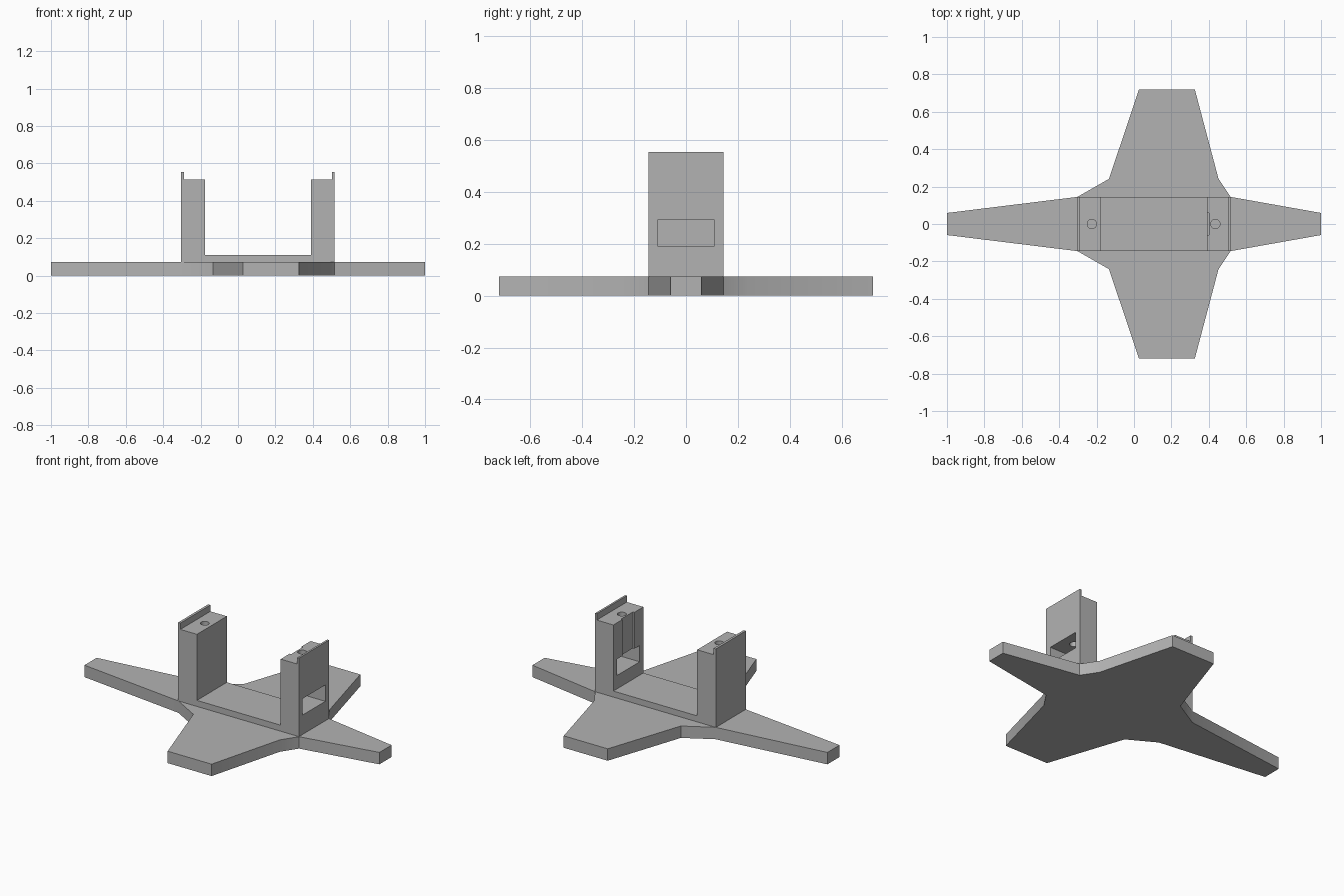
import bpy, bmesh, math

cube = bpy.data.objects.get("Cube")
if cube:
    bpy.data.objects.remove(cube, do_unlink=True)

grey = bpy.data.materials.new("plain grey")
grey.use_nodes = True
COLOUR = (0.45, 0.45, 0.45, 1)
grey.diffuse_color = COLOUR
grey.node_tree.nodes["Principled BSDF"].inputs["Base Color"].default_value = COLOUR

BASE_TOP, DECK_TOP, POST_TOP, LIP_TOP = 0.073, 0.11, 0.515, 0.554
HALF = 0.145


def prism(name, points, depth):
    """Extrude a flat polygon by a vector."""
    bm = bmesh.new()
    face = bm.faces.new([bm.verts.new(p) for p in points])
    moved = bmesh.ops.extrude_face_region(bm, geom=[face])["geom"]
    bmesh.ops.translate(bm, vec=depth, verts=[v for v in moved if isinstance(v, bmesh.types.BMVert)])
    bmesh.ops.recalc_face_normals(bm, faces=bm.faces)
    mesh = bpy.data.meshes.new(name)
    bm.to_mesh(mesh)
    bm.free()
    mesh.materials.append(grey)
    obj = bpy.data.objects.new(name, mesh)
    bpy.context.collection.objects.link(obj)
    return obj


def box(name, x, y, z):
    corners = [(x[0], y[0], z[0]), (x[1], y[0], z[0]), (x[1], y[1], z[0]), (x[0], y[1], z[0])]
    return prism(name, corners, (0, 0, z[1] - z[0]))


def cut(target, cutter):
    cutter.hide_render = True
    mod = target.modifiers.new(cutter.name, 'BOOLEAN')
    mod.operation = 'DIFFERENCE'
    mod.solver = 'EXACT'
    mod.object = cutter
    bpy.context.view_layer.objects.active = target
    bpy.ops.object.modifier_apply(modifier=mod.name)
    bpy.data.objects.remove(cutter, do_unlink=True)


def smooth(obj):
    bpy.ops.object.select_all(action='DESELECT')
    obj.select_set(True)
    bpy.context.view_layer.objects.active = obj
    bpy.ops.object.shade_smooth_by_angle(angle=math.radians(30))


# Cross-shaped base: one half outline, mirrored front to back
half = [(1, 0.059), (0.516, HALF), (0.452, 0.241), (0.325, 0.72),
        (0.027, 0.72), (-0.134, 0.241), (-0.302, HALF), (-1, 0.059)]
outline = half + [(x, -y) for x, y in reversed(half)]
base = prism("cross_base", [(x, y, 0) for x, y in outline], (0, 0, BASE_TOP))
smooth(base)

# Cradle: deck and two lipped posts as one side profile
profile = [(-0.304, BASE_TOP), (0.515, BASE_TOP), (0.515, LIP_TOP), (0.503, LIP_TOP),
           (0.503, POST_TOP), (0.391, POST_TOP), (0.391, DECK_TOP), (-0.177, DECK_TOP),
           (-0.177, POST_TOP), (-0.289, POST_TOP), (-0.289, LIP_TOP), (-0.304, LIP_TOP)]
cradle = prism("cradle", [(x, -HALF, z) for x, z in profile], (0, 2 * HALF, 0))

# Window through the left post, and the shallow groove above it
cut(cradle, box("window_cutter", (0.3, 0.6), (-0.11, 0.11), (0.192, 0.292)))
cut(cradle, box("groove_cutter", (0.35, 0.401), (-0.058, 0.058), (0.25, 0.6)))

# Screw holes in the post tops
for x in (-0.225, 0.435):
    ring = [(x + 0.025 * math.cos(a), 0.025 * math.sin(a), 0.27)
            for a in (math.tau * i / 32 for i in range(32))]
    cut(cradle, prism("hole_cutter", ring, (0, 0, 0.4)))
smooth(cradle)
